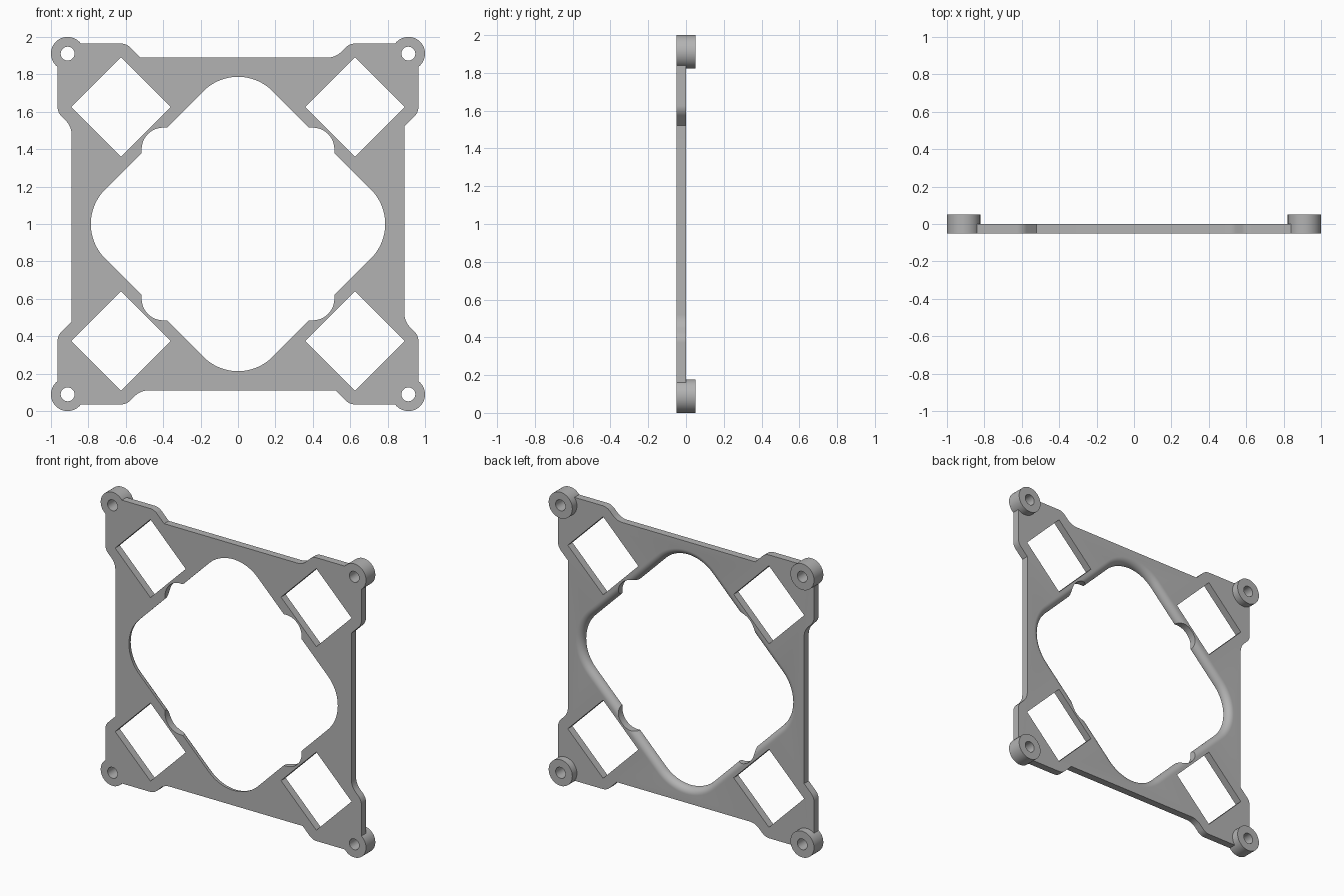
import bpy, bmesh
from math import sin, cos, pi, radians, sqrt

FRONT, BACK = -0.05, 0.0      # plate faces along y
MID = 1.0                     # height of the plate centre
BOSS, BOSS_R, BORE_R = 0.911, 0.089, 0.037

if "Cube" in bpy.data.objects:
    bpy.data.objects.remove(bpy.data.objects["Cube"])

grey = bpy.data.materials.new("plain grey")
grey.use_nodes = True
grey.diffuse_color = (0.45, 0.45, 0.45, 1)
grey.node_tree.nodes["Principled BSDF"].inputs["Base Color"].default_value = (0.45, 0.45, 0.45, 1)


def arc(cx, cz, r, start, end, steps=12):
    angles = [radians(start + (end - start) * i / steps) for i in range(steps + 1)]
    return [(cx + r * cos(a), cz + r * sin(a)) for a in angles]


def four_fold(points):
    """Repeat a quarter outline clockwise around the centre."""
    ring = []
    for _ in range(4):
        ring += points
        points = [(z, -x) for x, z in points]
    return ring


def loft(name, layers):
    """Solid through matching rings, given as (y, points)."""
    bm = bmesh.new()
    rings = [[bm.verts.new((x, y, MID + z)) for x, z in pts] for y, pts in layers]
    n = len(rings[0])
    for a, b in zip(rings, rings[1:]):
        for i in range(n):
            j = (i + 1) % n
            bm.faces.new((a[i], a[j], b[j], b[i]))
    bm.faces.new(rings[0])
    bm.faces.new(rings[-1])
    bmesh.ops.recalc_face_normals(bm, faces=bm.faces)
    mesh = bpy.data.meshes.new(name)
    bm.to_mesh(mesh)
    bm.free()
    mesh.materials.append(grey)
    obj = bpy.data.objects.new(name, mesh)
    bpy.context.collection.objects.link(obj)
    return obj


def prism(name, points, y0=-0.1, y1=0.1):
    return loft(name, [(y0, points), (y1, points)])


def combine(target, tool, operation):
    mod = target.modifiers.new(operation, "BOOLEAN")
    mod.operation, mod.solver, mod.object = operation, "EXACT", tool
    bpy.context.view_layer.objects.active = target
    bpy.ops.object.modifier_apply(modifier=mod.name)
    bpy.data.objects.remove(tool)


def rounded_diamond(grow):
    """Central opening, widened evenly by grow."""
    r = 0.261 + grow
    return four_fold(arc(0, 0.526, r, 135, 45, 24))


# Plate outline: each side steps out to the corner tabs, one step soft and one crisp
side = [(-0.522, 0.89)]
side += arc(0.48, 0.99, 0.10, -90, -45)
side += arc(0.628, 0.89, 0.075, 135, 90)
side += [(0.965, 0.965)]
side += arc(0.89, 0.628, 0.075, 0, -45)
frame = prism("mounting_frame", four_fold(side), FRONT, BACK)

# Corner bosses standing proud of the back
corners = [(sx, sz) for sx in (-1, 1) for sz in (-1, 1)]
for sx, sz in corners:
    ring = arc(sx * BOSS, sz * BOSS, BOSS_R, 0, 360, 64)[:-1]
    combine(frame, prism("boss", ring, FRONT, 0.05), "UNION")

# Central opening with a rounded back rim
f = 0.045
layers = [(-0.1, rounded_diamond(0))]
for i in range(11):
    a = i / 10 * pi / 2
    layers.append((BACK - f + f * sin(a), rounded_diamond(f * (1 - cos(a)))))
layers.append((0.1, rounded_diamond(f)))
combine(frame, loft("opening_cutter", layers), "DIFFERENCE")

# Rounded square clearance, which notches the four slanted edges
square = four_fold(arc(0.4, 0.4, 0.115, 90, 0, 16))
combine(frame, prism("clearance_cutter", square), "DIFFERENCE")

# Diamond windows and screw bores
for sx, sz in corners:
    window = arc(sx * 0.625, sz * 0.625, 0.266, 0, 360, 4)[:-1]
    combine(frame, prism("window_cutter", window), "DIFFERENCE")
    bore = arc(sx * BOSS, sz * BOSS, BORE_R, 0, 360, 40)[:-1]
    combine(frame, prism("bore_cutter", bore), "DIFFERENCE")

bpy.ops.object.select_all(action="DESELECT")
frame.select_set(True)
bpy.context.view_layer.objects.active = frame
bpy.ops.object.shade_smooth_by_angle(angle=radians(25))
